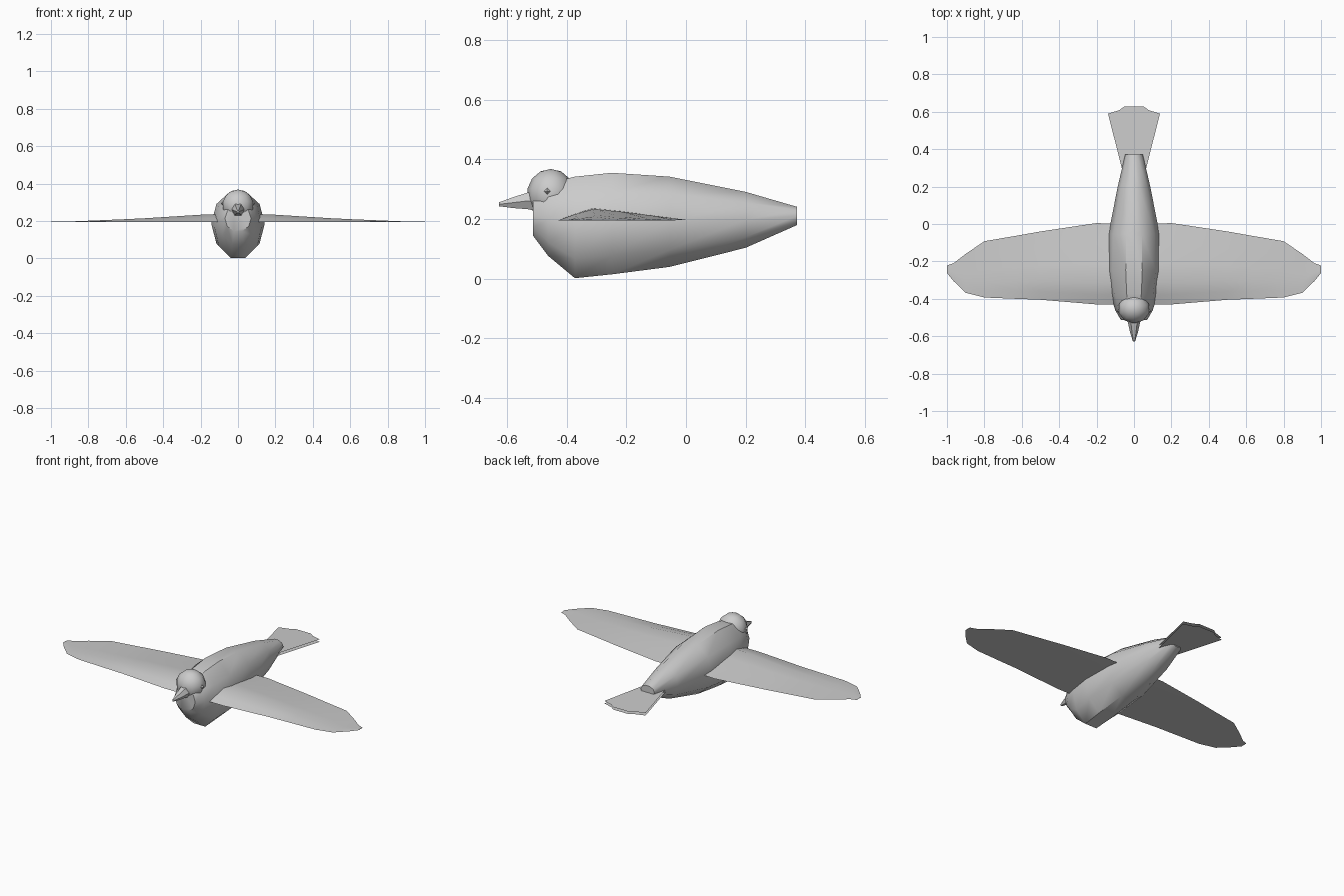
import bpy, bmesh
from math import sin, cos, pi, radians

if "Cube" in bpy.data.objects:
    bpy.data.objects.remove(bpy.data.objects["Cube"])


def loft(name, rings, cap=True, angle=40, mirror=False):
    """Skin a list of equally long closed point rings."""
    bm = bmesh.new()
    rows = [[bm.verts.new(p) for p in r] for r in rings]
    n = len(rows[0])
    for a, b in zip(rows, rows[1:]):
        for i in range(n):
            j = (i + 1) % n
            bm.faces.new((a[i], a[j], b[j], b[i]))
    if cap:
        bm.faces.new(rows[0])
        bm.faces.new(rows[-1])
    bmesh.ops.recalc_face_normals(bm, faces=bm.faces)
    return finish(name, bm, angle, mirror)


def finish(name, bm, angle=40, mirror=False):
    me = bpy.data.meshes.new(name)
    bm.to_mesh(me)
    bm.free()
    ob = bpy.data.objects.new(name, me)
    bpy.context.collection.objects.link(ob)
    if mirror:
        ob.modifiers.new("mirror", 'MIRROR')
    bpy.ops.object.select_all(action='DESELECT')
    ob.select_set(True)
    bpy.context.view_layer.objects.active = ob
    bpy.ops.object.shade_smooth_by_angle(angle=radians(angle))
    return ob


def ring(y, low, high, w, n, start=0.0):
    """Upright n-sided ring reaching from low to high, half-width w."""
    c, r = (low + high) / 2, (high - low) / 2
    a = [start + 2 * pi * i / n for i in range(n)]
    k = r / max(sin(t) for t in a)
    return [(w * cos(t), y, c + k * sin(t)) for t in a]


# body: y, bottom, top, half-width
body = [(-0.513, 0.145, 0.28, 0.07), (-0.462, 0.077, 0.32, 0.10),
        (-0.372, 0.002, 0.342, 0.127), (-0.248, 0.015, 0.355, 0.143),
        (-0.054, 0.04, 0.342, 0.137), (0.2, 0.104, 0.291, 0.087),
        (0.372, 0.18, 0.241, 0.047)]
loft("body", [ring(*s, 10) for s in body])

# head
bm = bmesh.new()
bmesh.ops.create_uvsphere(bm, u_segments=10, v_segments=7, radius=1)
for v in bm.verts:
    v.co = (v.co.x * 0.087, v.co.y * 0.08 - 0.453, v.co.z * 0.085 + 0.283)
finish("head", bm, 50)

# beak
beak = [(-0.49, 0.225, 0.298, 0.04), (-0.53, 0.233, 0.289, 0.032),
        (-0.58, 0.237, 0.273, 0.021), (-0.627, 0.243, 0.256, 0.006)]
loft("beak", [ring(*s, 6) for s in beak])

# eyes
bm = bmesh.new()
bmesh.ops.create_uvsphere(bm, u_segments=4, v_segments=2, radius=0.011)
bmesh.ops.translate(bm, verts=bm.verts, vec=(0.082, -0.465, 0.293))
finish("eyes", bm, 30, mirror=True)

# wings: x, leading y, trailing y, thickness
wing = [(0.08, -0.43, 0.0, 0.042), (0.2, -0.43, 0.005, 0.038),
        (0.5, -0.405, -0.04, 0.019), (0.63, -0.40, -0.063, 0.013),
        (0.8, -0.393, -0.092, 0.006), (0.9, -0.368, -0.16, 0.002),
        (0.965, -0.305, -0.21, 0.002), (1.0, -0.262, -0.222, 0.002)]
airfoil = [(0, 0), (0.12, 0.5), (0.27, 1), (0.5, 0.76), (0.75, 0.4),
           (1, 0.05), (0.75, 0), (0.27, 0)]
loft("wings", [[(x, a + (b - a) * u, 0.195 + t * h) for u, h in airfoil]
               for x, a, b, t in wing], mirror=True)

# tail: two thin fanned sheets, one above the other
outline = [(0.045, 0.22), (0.139, 0.59), (0.08, 0.608), (0.053, 0.627)]
outline += [(-x, y) for x, y in reversed(outline)]
for name, z in (("tail_upper", 0.204), ("tail_lower", 0.189)):
    bm = bmesh.new()
    bm.faces.new([bm.verts.new((x, y, z - 0.025 * (y - 0.22)))
                  for x, y in outline])
    finish(name, bm)
